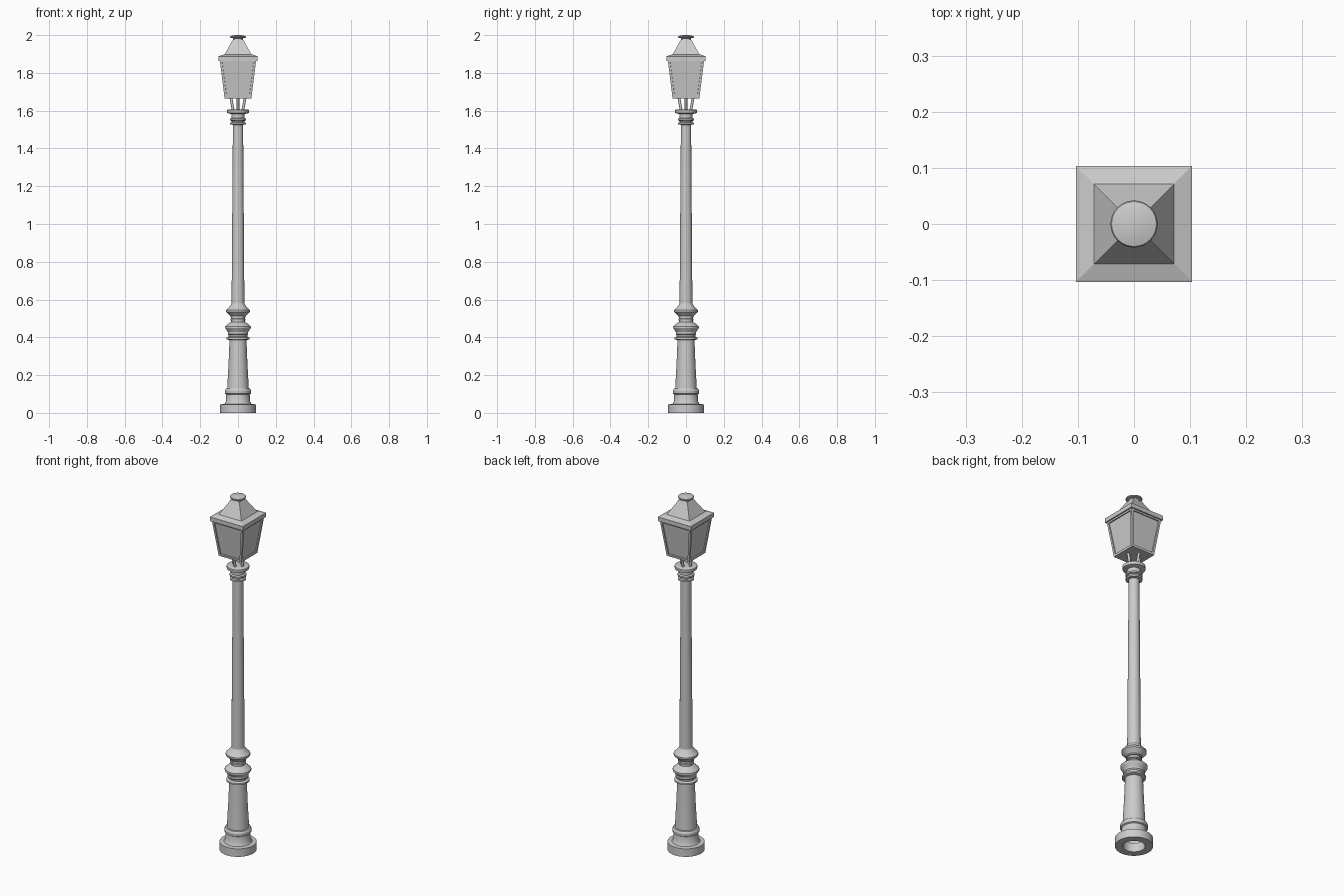
import bpy, bmesh, math
from mathutils import Vector

if "Cube" in bpy.data.objects:
    bpy.data.objects.remove(bpy.data.objects["Cube"])


def finish(name, bm, smooth=None):
    bm.normal_update()
    mesh = bpy.data.meshes.new(name)
    bm.to_mesh(mesh)
    bm.free()
    ob = bpy.data.objects.new(name, mesh)
    bpy.context.collection.objects.link(ob)
    if smooth:
        bpy.ops.object.select_all(action='DESELECT')
        ob.select_set(True)
        bpy.context.view_layer.objects.active = ob
        bpy.ops.object.shade_smooth_by_angle(angle=math.radians(smooth))
    return ob


def loft(name, profile, sides, square=False, caps=(True, True), smooth=None, panels=False):
    """Stack rings of (half width or radius, z); square rings have flat sides facing the axes."""
    bm = bmesh.new()
    k, off = (math.sqrt(2), math.pi / 4) if square else (1, 0)
    rings = []
    for r, z in profile:
        rings.append([bm.verts.new((r * k * math.cos(off + math.tau * i / sides),
                                    r * k * math.sin(off + math.tau * i / sides), z))
                      for i in range(sides)])
    walls = []
    for a, b in zip(rings, rings[1:]):
        for i in range(sides):
            j = (i + 1) % sides
            walls.append(bm.faces.new((a[i], a[j], b[j], b[i])))
    if caps[0]:
        bm.faces.new(rings[0][::-1])
    if caps[1]:
        bm.faces.new(rings[-1])
    bm.normal_update()
    if panels:
        # recessed panes
        bmesh.ops.inset_individual(bm, faces=walls, thickness=0.016)
        bmesh.ops.inset_individual(bm, faces=walls, thickness=0.001, depth=-0.006)
    return finish(name, bm, smooth)


# foot ring, open underneath
loft("foot", [(0.055, 0.05), (0.055, 0), (0.095, 0), (0.095, 0.045), (0.072, 0.047)],
     32, caps=(False, False), smooth=30)

# turned lower column with mouldings
loft("lower_column", [
    (0.072, 0.046), (0.064, 0.06), (0.062, 0.098), (0.069, 0.102), (0.070, 0.118),
    (0.064, 0.128), (0.057, 0.13), (0.050, 0.26), (0.045, 0.385), (0.060, 0.389),
    (0.060, 0.398), (0.049, 0.404), (0.049, 0.412), (0.054, 0.418), (0.054, 0.428),
    (0.068, 0.449), (0.068, 0.457), (0.045, 0.478), (0.036, 0.482), (0.036, 0.488),
    (0.041, 0.490), (0.041, 0.497), (0.036, 0.499), (0.036, 0.504), (0.041, 0.506),
    (0.041, 0.512), (0.063, 0.535), (0.063, 0.544), (0.042, 0.566), (0.034, 0.578)],
    32, caps=(False, False), smooth=30)

# tapered shaft and its collars
loft("shaft", [(0.034, 0.578), (0.027, 1.525)], 32, caps=(False, False), smooth=30)
loft("collar", [
    (0.027, 1.525), (0.042, 1.527), (0.042, 1.535), (0.034, 1.539), (0.034, 1.546),
    (0.043, 1.549), (0.043, 1.557), (0.034, 1.561), (0.034, 1.582), (0.057, 1.587),
    (0.058, 1.592), (0.058, 1.603), (0.052, 1.606)], 32, caps=(False, True), smooth=30)

# four splayed rods carrying the lantern
for i in range(4):
    a = i * math.pi / 2
    d = Vector((math.cos(a), math.sin(a), 0))
    lo, hi = d * 0.025 + Vector((0, 0, 1.6)), d * 0.038 + Vector((0, 0, 1.67))
    bm = bmesh.new()
    bmesh.ops.create_cone(bm, cap_ends=True, segments=12, radius1=0.007, radius2=0.007,
                          depth=(hi - lo).length)
    rot = (hi - lo).to_track_quat('Z', 'Y').to_matrix()
    bmesh.ops.rotate(bm, verts=bm.verts, matrix=rot)
    bmesh.ops.translate(bm, verts=bm.verts, vec=(lo + hi) / 2)
    finish(f"support_rod_{i + 1}", bm, 40)

# lantern box, eaves and roof
loft("lantern_body", [(0.071, 1.665), (0.096, 1.866)], 4, square=True, panels=True)
loft("eaves", [(0.103, 1.864), (0.103, 1.888), (0.072, 1.898)], 4, square=True)
loft("roof", [(0.072, 1.896), (0.027, 1.976)], 4, square=True)

# round finial cap
loft("finial", [(0.028, 1.974), (0.026, 1.983), (0.040, 1.986), (0.042, 1.99),
                (0.040, 1.994), (0.022, 1.999), (0.004, 2.0)], 32, smooth=40)
